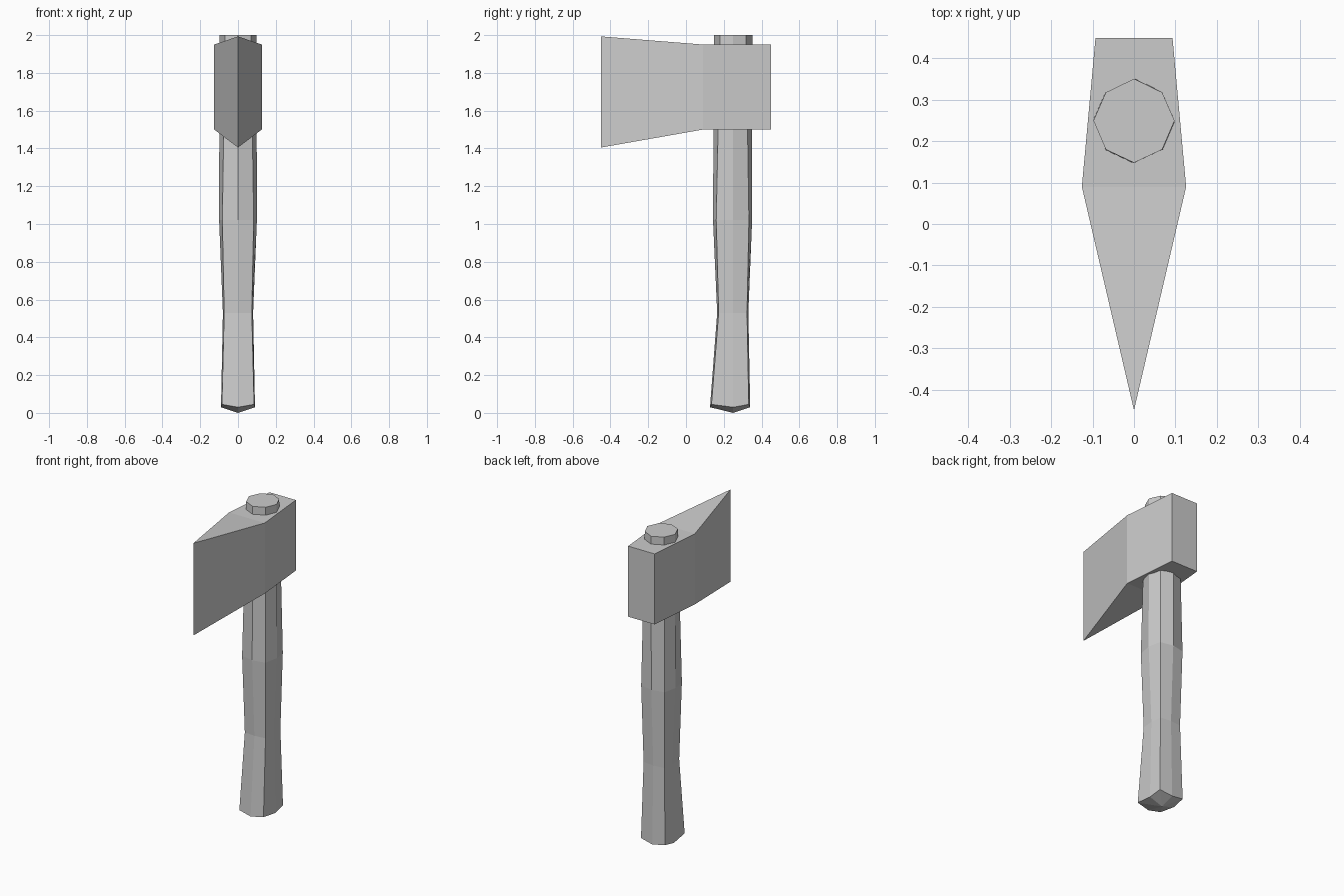
import bpy, bmesh

if "Cube" in bpy.data.objects:
    bpy.data.objects.remove(bpy.data.objects["Cube"])

HANDLE_Y = 0.25


def finish(bm, name):
    bmesh.ops.recalc_face_normals(bm, faces=bm.faces)
    mesh = bpy.data.meshes.new(name)
    bm.to_mesh(mesh)
    bm.free()
    obj = bpy.data.objects.new(name, mesh)
    bpy.context.collection.objects.link(obj)
    return obj


def bridge(bm, a, b):
    n = len(a)
    for i in range(n):
        j = (i + 1) % n
        bm.faces.new((a[i], a[j], b[j], b[i]))


# Handle: eight-sided rings, squarer towards the grip
# z, side reach x, front reach, back reach, corner x, corner front, corner back, corner lift
rings = [
    (0.03, 0.090, 0.123, 0.090, 0.085, 0.115, 0.082, 0.015),
    (0.53, 0.080, 0.085, 0.080, 0.073, 0.077, 0.073, 0.0),
    (1.02, 0.100, 0.107, 0.100, 0.083, 0.090, 0.083, 0.0),
    (2.00, 0.098, 0.102, 0.101, 0.068, 0.070, 0.068, 0.0),
]
bm = bmesh.new()
loops = []
for z, sx, f, b, cx, cf, cb, lift in rings:
    outline = [(sx, 0, 0), (cx, cb, lift), (0, b, 0), (-cx, cb, lift),
               (-sx, 0, 0), (-cx, -cf, lift), (0, -f, 0), (cx, -cf, lift)]
    loops.append([bm.verts.new((x, HANDLE_Y + y, z + dz)) for x, y, dz in outline])
for lower, upper in zip(loops, loops[1:]):
    bridge(bm, lower, upper)
bm.faces.new(loops[-1])
# Pointed butt of the handle
tip = bm.verts.new((0, HANDLE_Y, 0))
for i in range(8):
    bm.faces.new((loops[0][i], loops[0][(i + 1) % 8], tip))
finish(bm, "handle")

# Axe head: wedge outline with a flared cutting edge
# x, y, bottom z, top z
half = [(0.093, 0.45, 1.50, 1.95), (0.126, 0.09, 1.50, 1.95)]
edge = (0.0, -0.45, 1.405, 1.993)
outline = half + [edge] + [(-x, y, lo, hi) for x, y, lo, hi in reversed(half)]
bm = bmesh.new()
bottom = [bm.verts.new((x, y, lo)) for x, y, lo, hi in outline]
top = [bm.verts.new((x, y, hi)) for x, y, lo, hi in outline]
bridge(bm, bottom, top)
for loop in (bottom, top):
    bm.faces.new((loop[0], loop[1], loop[3], loop[4]))
    bm.faces.new((loop[1], loop[2], loop[3]))
finish(bm, "axe_head")
